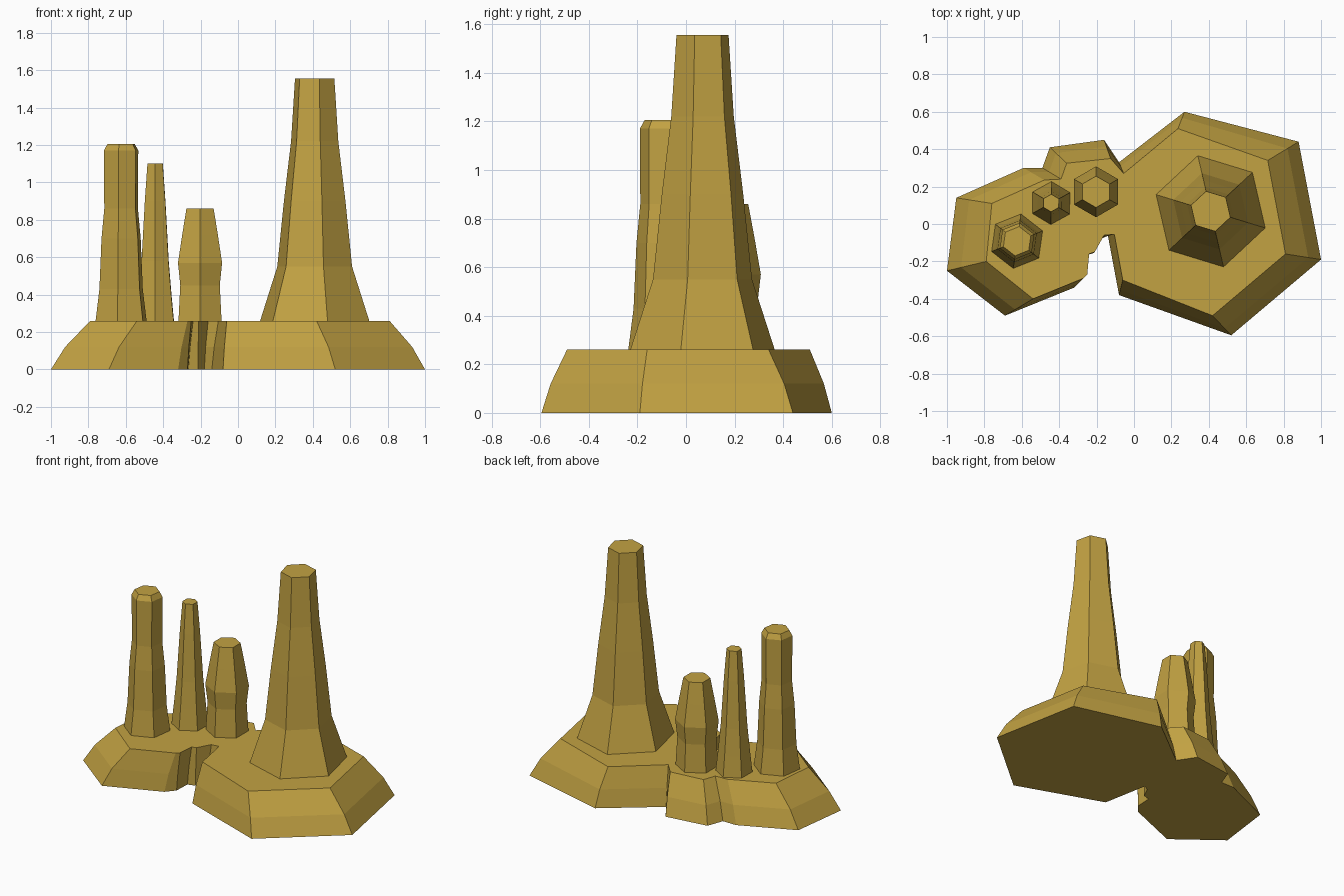
import bpy, bmesh, math

if "Cube" in bpy.data.objects:
    bpy.data.objects.remove(bpy.data.objects["Cube"])

rock = bpy.data.materials.new("ochre rock")
rock.diffuse_color = (0.54, 0.36, 0.055, 1)
rock.use_nodes = True
rock.node_tree.nodes["Principled BSDF"].inputs["Base Color"].default_value = rock.diffuse_color


def loft(name, rings):
    """Closed solid through a stack of equal-length rings, bottom to top."""
    bm = bmesh.new()
    loops = [[bm.verts.new(p) for p in ring] for ring in rings]
    n = len(loops[0])
    for low, high in zip(loops, loops[1:]):
        for i in range(n):
            j = (i + 1) % n
            bm.faces.new((low[i], low[j], high[j], high[i]))
    bm.faces.new(loops[0][::-1])
    bm.faces.new(loops[-1])
    # triangulate the concave caps safely
    bmesh.ops.triangulate(bm, faces=[f for f in bm.faces if len(f.verts) > 6])
    bmesh.ops.recalc_face_normals(bm, faces=bm.faces)
    mesh = bpy.data.meshes.new(name)
    bm.to_mesh(mesh)
    bm.free()
    mesh.materials.append(rock)
    obj = bpy.data.objects.new(name, mesh)
    bpy.context.collection.objects.link(obj)
    return obj


# Merged rock base: foot outline and top outline, counter-clockwise from the left
foot = [(-1, -.25), (-.69, -.49), (-.32, -.34), (-.27, -.28), (-.265, -.17), (-.215, -.155),
        (-.18, -.08), (-.14, -.06), (-.08, -.38), (.52, -.595), (1, -.19), (.88, .44),
        (.27, .6), (-.08, .33), (-.16, .45), (-.45, .41), (-.49, .3), (-.59, .3), (-.95, .14)]
top = [(-.79, -.2), (-.54, -.4), (-.27, -.29), (-.25, -.27), (-.24, -.16), (-.21, -.15),
       (-.16, -.06), (-.105, -.055), (-.06, -.3), (.42, -.49), (.81, -.16), (.715, .34),
       (.235, .51), (-.055, .27), (-.125, .35), (-.36, .325), (-.39, .24), (-.48, .235), (-.76, .11)]
rings = []
for z, t in ((0, 0), (.12, .36), (.26, 1)):
    rings.append([(a + (c - a) * t, b + (d - b) * t, z) for (a, b), (c, d) in zip(foot, top)])
loft("rock_base", rings)


def pillar(name, x, y, turn, profile):
    """Six-sided column from (height, radius) pairs."""
    rings = []
    for z, r in profile:
        angles = [math.radians(turn + 60 * k) for k in range(6)]
        rings.append([(x + r * math.cos(a), y + r * math.sin(a), z) for a in angles])
    loft(name, rings)


# Four stone columns
pillar("tall_column", .41, .068, -17,
       [(.25, .308), (.26, .305), (.55, .209), (.9, .172), (1.22, .132), (1.555, .11)])
pillar("left_column", -.625, -.092, 22,
       [(.25, .148), (.26, .147), (.43, .125), (.7, .113), (.86, .097), (1.17, .099), (1.205, .079)])
pillar("thin_column", -.443, .112, 29,
       [(.25, .116), (.26, .115), (.4, .1), (.58, .083), (.9, .063), (1.1, .047)])
pillar("short_column", -.203, .172, 30,
       [(.25, .134), (.26, .133), (.45, .122), (.57, .136), (.72, .11), (.86, .084)])
